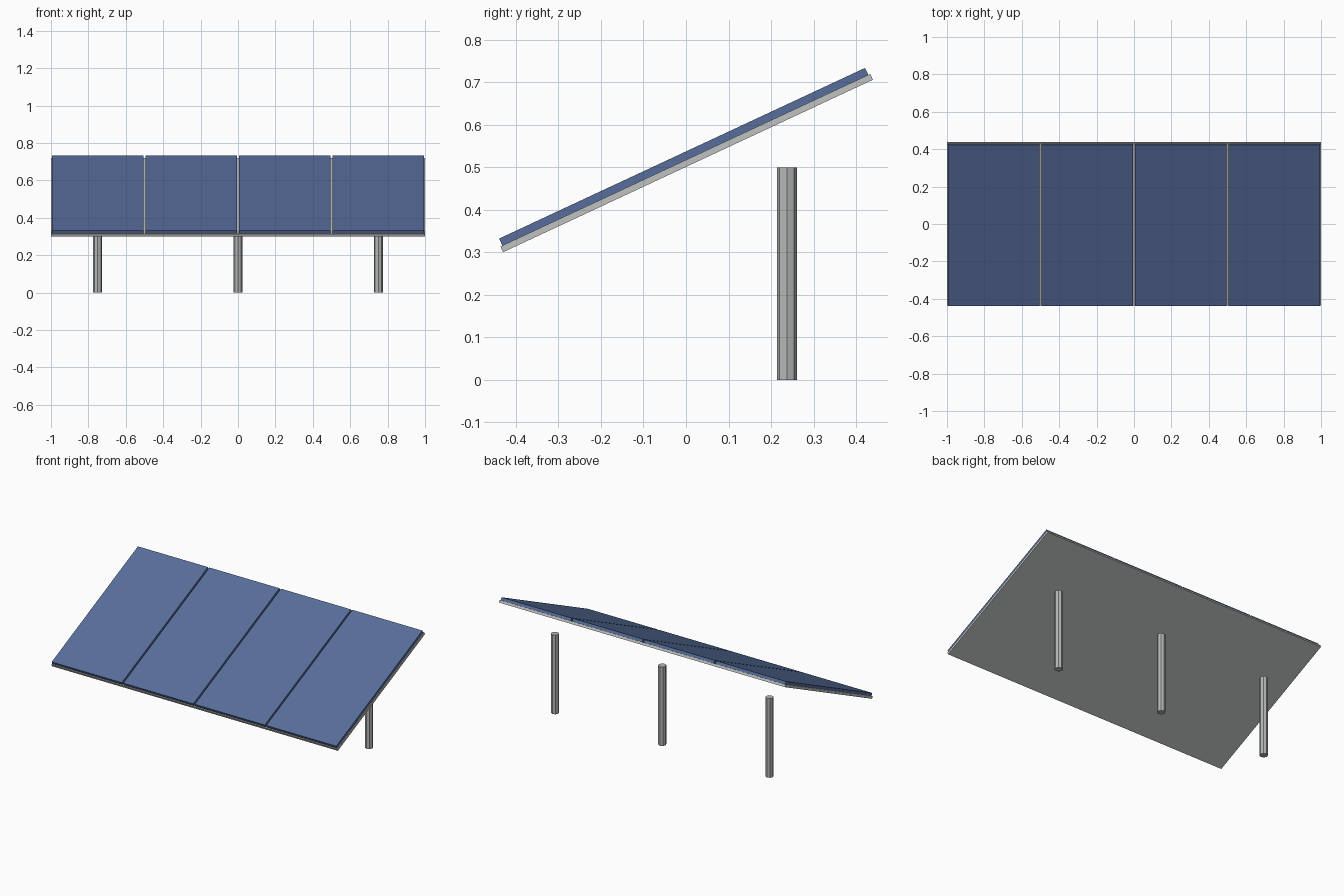
import bpy, math
from mathutils import Vector, Matrix

if "Cube" in bpy.data.objects:
    bpy.data.objects.remove(bpy.data.objects["Cube"])


def material(name, rgb):
    m = bpy.data.materials.new(name)
    m.diffuse_color = (*rgb, 1.0)
    m.use_nodes = True
    m.node_tree.nodes["Principled BSDF"].inputs["Base Color"].default_value = m.diffuse_color
    return m


PANEL_BLUE = material("panel blue", (0.095, 0.155, 0.33))
FRAME_GREY = material("frame grey", (0.53, 0.54, 0.54))
POST_GREY = material("post grey", (0.47, 0.48, 0.48))

# The tilted frame: origin is the middle of the backing board's underside
TILT = Matrix.Translation((0, 0.0047, 0.503)) @ Matrix.Rotation(math.radians(25), 4, 'X')


def tilted_box(name, centre, size, mat):
    bpy.ops.mesh.primitive_cube_add(size=1)
    ob = bpy.context.object
    ob.name = name
    ob.data.transform(Matrix.Translation(Vector(centre)) @ Matrix.Diagonal((*size, 1)))
    ob.matrix_world = TILT
    ob.data.materials.append(mat)
    return ob


# Backing board
BOARD, PANEL = 0.015, 0.018
tilted_box("backing_board", (0, 0, BOARD / 2), (2.0, 0.96, BOARD), FRAME_GREY)

# Four solar panels with narrow gaps
for i in range(4):
    tilted_box(f"solar_panel_{i + 1}", (-0.75 + 0.5 * i, 0, BOARD + PANEL / 2),
               (0.49, 0.95, PANEL), PANEL_BLUE)

# Three eight-sided support posts
for i, x in enumerate((-0.75, 0, 0.75)):
    bpy.ops.mesh.primitive_cylinder_add(vertices=8, radius=0.024, depth=0.5,
                                        location=(x, 0.2375, 0.25))
    post = bpy.context.object
    post.name = f"support_post_{i + 1}"
    post.data.materials.append(POST_GREY)
